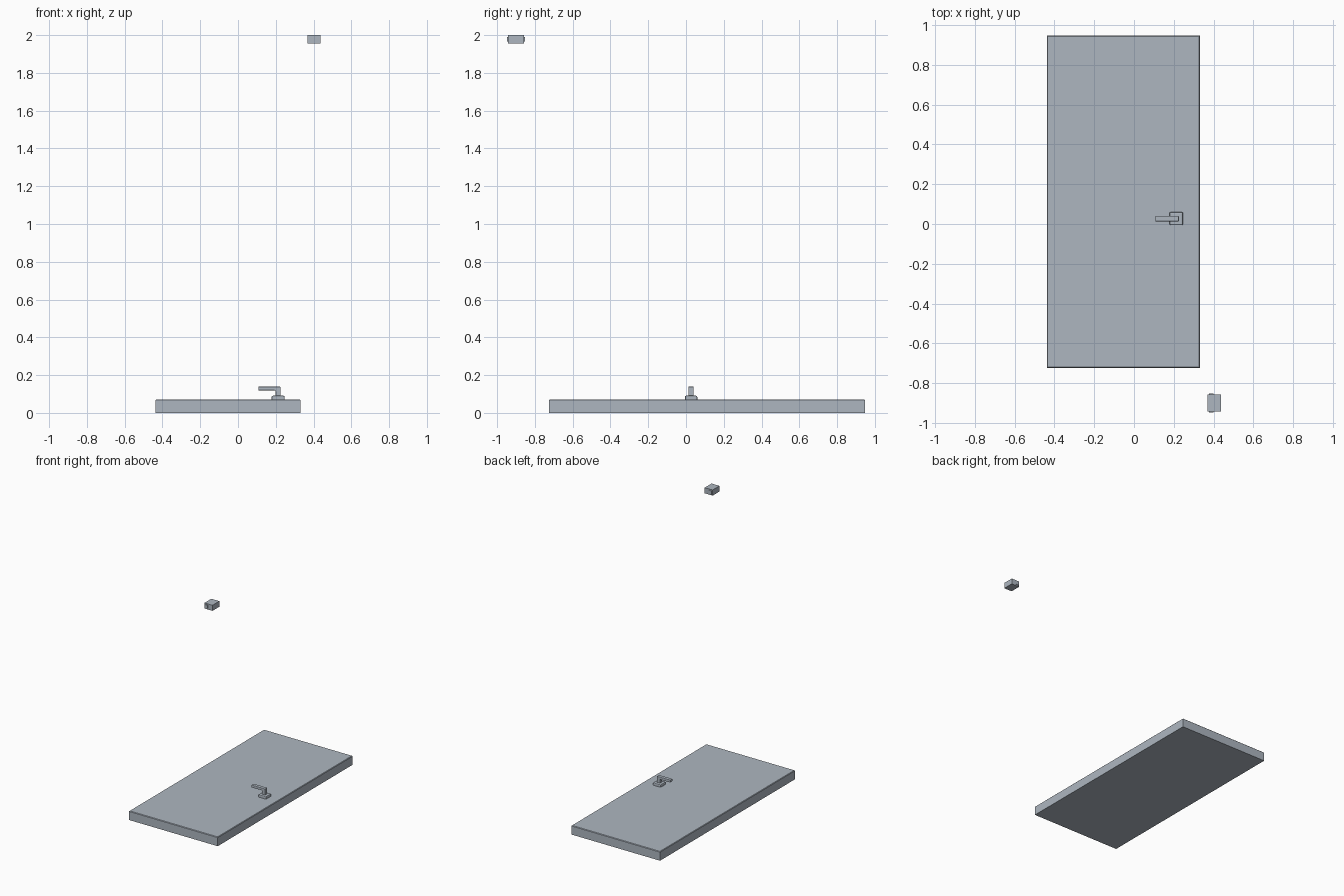
import bpy, bmesh
from mathutils import Vector

if "Cube" in bpy.data.objects:
    bpy.data.objects.remove(bpy.data.objects["Cube"])

mat = bpy.data.materials.new("blue grey")
mat.diffuse_color = (0.42, 0.47, 0.53, 1)
mat.use_nodes = True
mat.node_tree.nodes["Principled BSDF"].inputs["Base Color"].default_value = mat.diffuse_color


def finish(name, bm):
    bmesh.ops.recalc_face_normals(bm, faces=bm.faces)
    me = bpy.data.meshes.new(name)
    bm.to_mesh(me)
    bm.free()
    me.materials.append(mat)
    ob = bpy.data.objects.new(name, me)
    bpy.context.collection.objects.link(ob)
    return ob


def box(name, lo, hi, bevel=0, pick=None, segments=1):
    """Box between two corners, bevelling the edges chosen by pick."""
    lo, hi = Vector(lo), Vector(hi)
    bm = bmesh.new()
    bmesh.ops.create_cube(bm, size=1)
    for v in bm.verts:
        v.co = Vector([(lo[i] + hi[i]) / 2 + v.co[i] * (hi[i] - lo[i]) for i in range(3)])
    if bevel:
        edges = [e for e in bm.edges if pick is None or pick(e)]
        bmesh.ops.bevel(bm, geom=edges, offset=bevel, segments=segments,
                        profile=0.5, affect='EDGES')
    return finish(name, bm)


# door slab with softened upper edges
box("door_slab", (-0.438, -0.724, 0), (0.331, 0.947, 0.071), 0.004,
    lambda e: all(v.co.z > 0.07 for v in e.verts))

# square backplate of the handle
box("handle_backplate", (0.178, -0.006, 0.07), (0.247, 0.060, 0.091), 0.007,
    lambda e: any(v.co.z > 0.09 for v in e.verts), 2)

# handle: L-shaped profile extruded along y
profile = [(0.199, 0.088), (0.225, 0.088), (0.225, 0.139), (0.108, 0.139),
           (0.108, 0.119), (0.194, 0.119), (0.199, 0.114)]
bm = bmesh.new()
face = bm.faces.new([bm.verts.new((x, 0.013, z)) for x, z in profile])
ext = bmesh.ops.extrude_face_region(bm, geom=[face])
for v in ext["geom"]:
    if isinstance(v, bmesh.types.BMVert):
        v.co.y = 0.040
lever = finish("handle_lever", bm)
mod = lever.modifiers.new("soft edges", 'BEVEL')
mod.width = 0.003
mod.segments = 2

# separate small latch block with a stub on each end
box("latch_block", (0.369, -0.942, 1.956), (0.438, -0.857, 2.0))
for name, y0, y1 in (("front_stub", -0.947, -0.940), ("back_stub", -0.859, -0.853)):
    box("latch_" + name, (0.376, y0, 1.965), (0.400, y1, 1.991))
